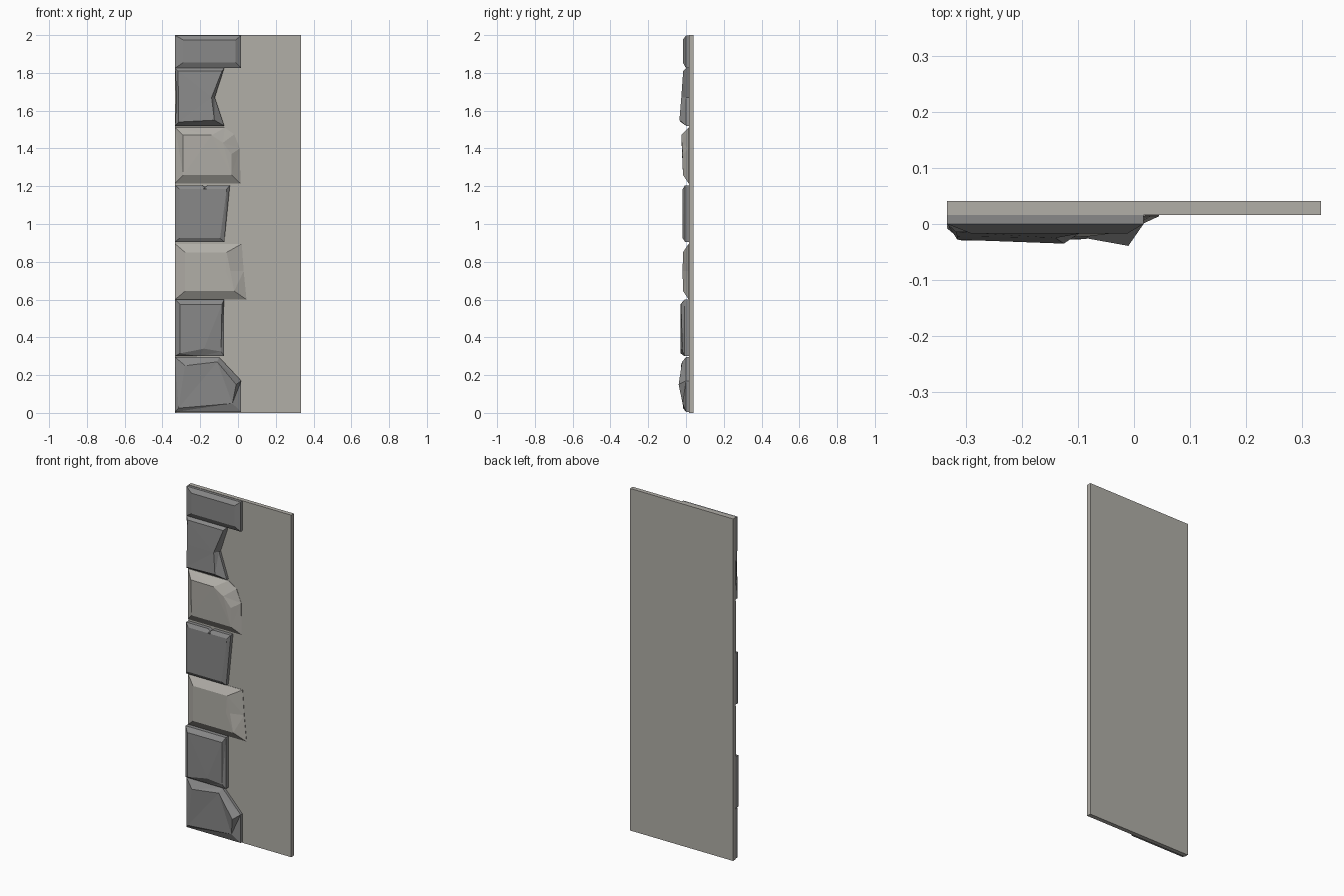
import bpy, bmesh


def material(name, rgb):
    m = bpy.data.materials.new(name)
    m.diffuse_color = (*rgb, 1)
    return m


LIGHT = material("warm pale stone", (0.44, 0.425, 0.39))
DARK = material("dark grey stone", (0.25, 0.25, 0.25))
BACK = 0.017  # depth of the wall surface


def finish(name, bm, mat):
    bmesh.ops.recalc_face_normals(bm, faces=bm.faces)
    me = bpy.data.meshes.new(name)
    bm.to_mesh(me)
    bm.free()
    me.materials.append(mat)
    ob = bpy.data.objects.new(name, me)
    bpy.context.collection.objects.link(ob)


def stone(name, mat, edge_y, outline, front):
    """Chipped block: outline (x, z) with a straight edge, then a bevel to front (x, z, y)."""
    bm = bmesh.new()
    rings = [[bm.verts.new((x, BACK, z)) for x, z in outline],
             [bm.verts.new((x, edge_y, z)) for x, z in outline],
             [bm.verts.new((x, y, z)) for x, z, y in front]]
    n = len(outline)
    for a, b in zip(rings, rings[1:]):
        for i in range(n):
            j = (i + 1) % n
            bm.faces.new((a[i], a[j], b[j], b[i]))
    bm.faces.new(rings[0])
    bm.faces.new(rings[2])
    bmesh.ops.triangulate(bm, faces=[f for f in bm.faces])
    finish(name, bm, mat)


# Wall slab
bm = bmesh.new()
bmesh.ops.create_cube(bm, size=1)
for v in bm.verts:
    v.co = (v.co.x * 0.666, 0.0285 + v.co.y * 0.025, 1 + v.co.z * 2)
finish("wall_slab", bm, LIGHT)

L = -0.333  # shared left edge of the stones

# Quoin stones, bottom to top
stone("quoin_1", DARK, 0.0,
      [(L, .005), (.017, .005), (.017, .17), (-.10, .295), (L, .295)],
      [(-.315, .025, -.015), (-.03, .05, -.018), (-.01, .15, -.039),
       (-.11, .27, -.021), (-.28, .25, -.027)])
stone("quoin_2", DARK, -0.008,
      [(L, .30), (-.20, .30), (-.073, .30), (-.073, .60), (L, .60)],
      [(-.308, .315, -.028), (-.18, .34, -.029), (-.09, .325, -.018),
       (-.085, .575, -.027), (-.308, .575, -.029)])
stone("quoin_3", LIGHT, 0.014,
      [(L, .60), (.045, .60), (.03, .75), (.02, .895), (L, .895)],
      [(-.28, .645, -.016), (-.02, .645, -.016), (-.065, .75, -.018),
       (-.06, .85, -.016), (-.28, .85, -.016)])
stone("quoin_4", DARK, -0.005,
      [(L, .905), (-.073, .905), (-.043, 1.205), (-.16, 1.205),
       (-.175, 1.195), (-.19, 1.205), (L, 1.205)],
      [(-.31, .925, -.018), (-.095, .925, -.018), (-.06, 1.185, -.018),
       (-.165, 1.185, -.018), (-.177, 1.12, -.018), (-.185, 1.185, -.018),
       (-.31, 1.185, -.018)])
stone("quoin_5", LIGHT, 0.014,
      [(L, 1.215), (.013, 1.215), (.01, 1.40), (-.02, 1.475), (-.07, 1.51), (L, 1.51)],
      [(-.29, 1.26, -.016), (-.035, 1.26, -.016), (-.035, 1.37, -.016),
       (-.08, 1.43, -.022), (-.14, 1.47, -.025), (-.29, 1.47, -.022)])
stone("quoin_6", DARK, 0.0,
      [(L, 1.52), (-.073, 1.52), (-.123, 1.67), (-.073, 1.825), (L, 1.825), (-.325, 1.67)],
      [(-.315, 1.54, -.028), (-.125, 1.55, -.035), (-.14, 1.67, -.025),
       (-.085, 1.81, -.015), (-.318, 1.81, -.014), (-.315, 1.67, -.022)])
stone("quoin_7", DARK, 0.0,
      [(L, 1.825), (.017, 1.825), (.017, 1.998), (L, 1.998)],
      [(-.29, 1.855, -.017), (-.012, 1.855, -.017),
       (-.012, 1.975, -.017), (-.29, 1.975, -.017)])
